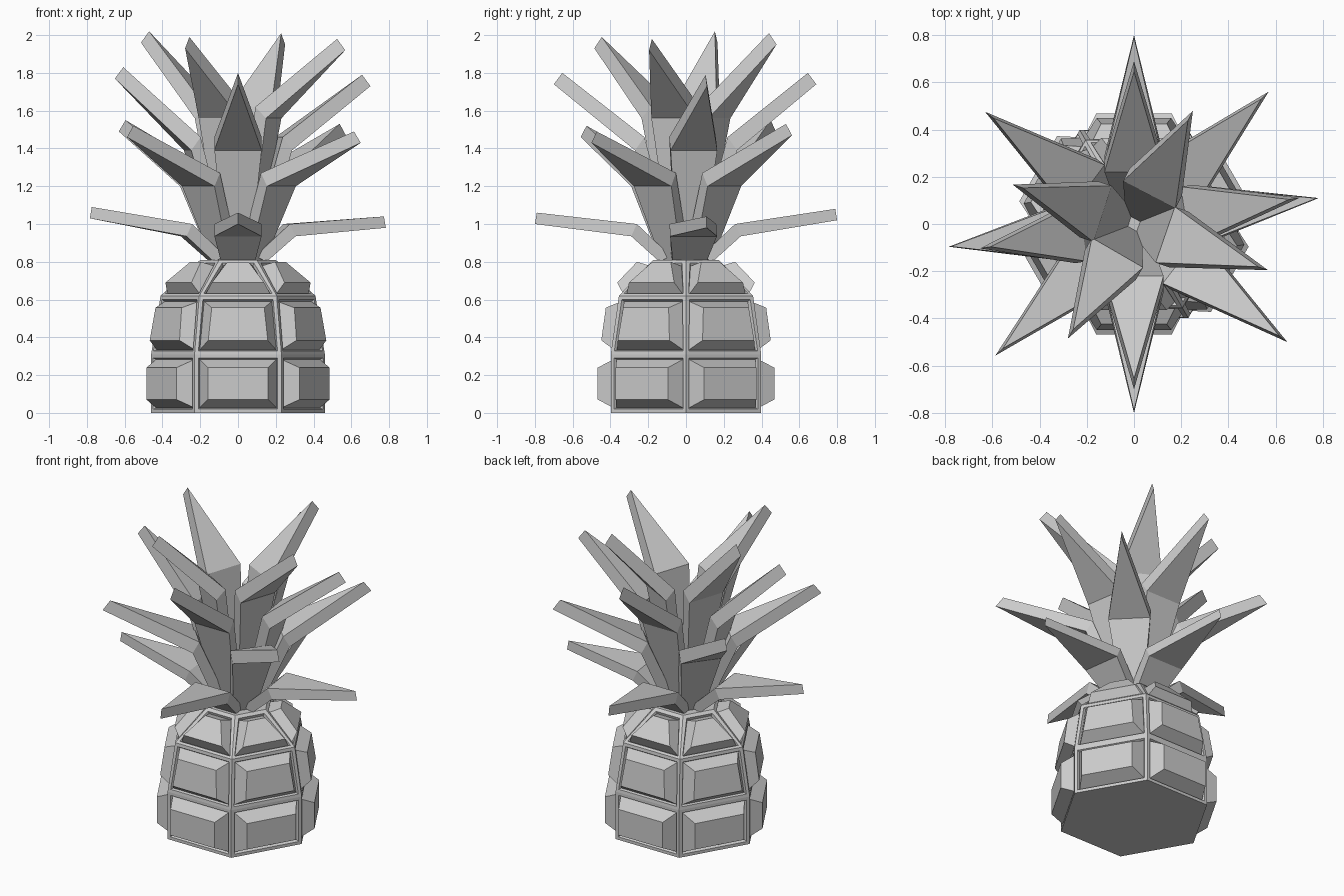
import bpy, bmesh
from math import sin, cos, pi, radians
from mathutils import Matrix

cube = bpy.data.objects.get("Cube")
if cube:
    bpy.data.objects.remove(cube)

grey = bpy.data.materials.new("plain_grey")
grey.use_nodes = True
grey.diffuse_color = (0.6, 0.6, 0.6, 1)
grey.node_tree.nodes["Principled BSDF"].inputs["Base Color"].default_value = (0.6, 0.6, 0.6, 1)


def finish(name, bm):
    bmesh.ops.recalc_face_normals(bm, faces=bm.faces[:])
    mesh = bpy.data.meshes.new(name)
    bm.to_mesh(mesh)
    bm.free()
    mesh.materials.append(grey)
    obj = bpy.data.objects.new(name, mesh)
    bpy.context.collection.objects.link(obj)
    return obj


# Fruit body: stacked hexagonal rings with a raised, bevelled panel on every side
SIDES = 6
bm = bmesh.new()
rings = [[bm.verts.new((r * cos(i * pi / 3), r * sin(i * pi / 3), z)) for i in range(SIDES)]
         for r, z in ((0.46, 0), (0.46, 0.31), (0.41, 0.62), (0.2, 0.81))]
bm.faces.new(rings[0][::-1])
bm.faces.new(rings[-1])
rows = []
for low, high in zip(rings, rings[1:]):
    rows.append([bm.faces.new((low[i], low[(i + 1) % SIDES], high[(i + 1) % SIDES], high[i]))
                 for i in range(SIDES)])
bm.normal_update()
for panels, slope, rise in zip(rows, (0.062, 0.06, 0.042), (0.085, 0.075, 0.07)):
    bmesh.ops.inset_individual(bm, faces=panels, thickness=0.028)
    bmesh.ops.inset_individual(bm, faces=panels, thickness=0.01, depth=-0.015)
    bmesh.ops.inset_individual(bm, faces=panels, thickness=slope, depth=rise)
finish("fruit_body", bm)


# Leaf: a widening stalk that bends outward into a pointed wedge
def leaf(name, angle, base, bend, tip, base_half, bend_half=0.125):
    """base, bend and tip each hold (outer, inner) points as (radius, height)."""
    bm = bmesh.new()
    sections = []
    for (outer, inner), half in ((base, base_half), (bend, bend_half)):
        sections.append([bm.verts.new((r, y, z)) for (r, z), y in
                         ((outer, -half), (outer, half), (inner, half), (inner, -half))])
    a, b = sections
    t_out, t_in = (bm.verts.new((r, 0, z)) for r, z in tip)
    bm.faces.new(a)
    for i in range(4):
        j = (i + 1) % 4
        bm.faces.new((a[i], a[j], b[j], b[i]))
    bm.faces.new((b[0], b[1], t_out))
    bm.faces.new((b[2], b[3], t_in))
    bm.faces.new((b[1], b[2], t_in, t_out))
    bm.faces.new((b[3], b[0], t_out, t_in))
    bm.transform(Matrix.Rotation(radians(angle), 4, "Z"))
    finish(name, bm)


# Crown: four tiers; each leaf is (angle, tip radius, tip height)
tiers = {
    "top": (((0.07, 0.79), (0.02, 0.8)), ((0.2, 1.56), (0.14, 1.62)), 0.05,
            ((-19, 0.6, 1.92), (62.5, 0.54, 1.95), (162, 0.54, 1.96), (240, 0.56, 1.93))),
    "upper": (((0.1, 0.79), (0.04, 0.8)), ((0.27, 1.39), (0.22, 1.46)), 0.06,
              ((9, 0.71, 1.73), (90, 0.69, 1.74), (189, 0.66, 1.77), (270, 0.7, 1.74))),
    "lower": (((0.12, 0.79), (0.05, 0.8)), ((0.29, 1.2), (0.25, 1.27)), 0.065,
              ((-37.6, 0.82, 1.43), (44.5, 0.8, 1.47), (143, 0.79, 1.49), (223.5, 0.81, 1.46))),
    "bottom": (((0.14, 0.8), (0.08, 0.83)), ((0.29, 0.935), (0.26, 1.0)), 0.09,
               ((8, 0.79, 0.98), (90, 0.8, 1.02), (187, 0.79, 1.03), (270, 0.8, 1.0))),
}
for tier, (base, bend, base_half, leaves) in tiers.items():
    lean = 0.01 if tier == "bottom" else 0.045
    for n, (angle, r, z) in enumerate(leaves, 1):
        tip = ((r, z), (r - lean, z + 0.06))
        leaf(f"{tier}_leaf_{n}", angle, base, bend, tip, base_half)
